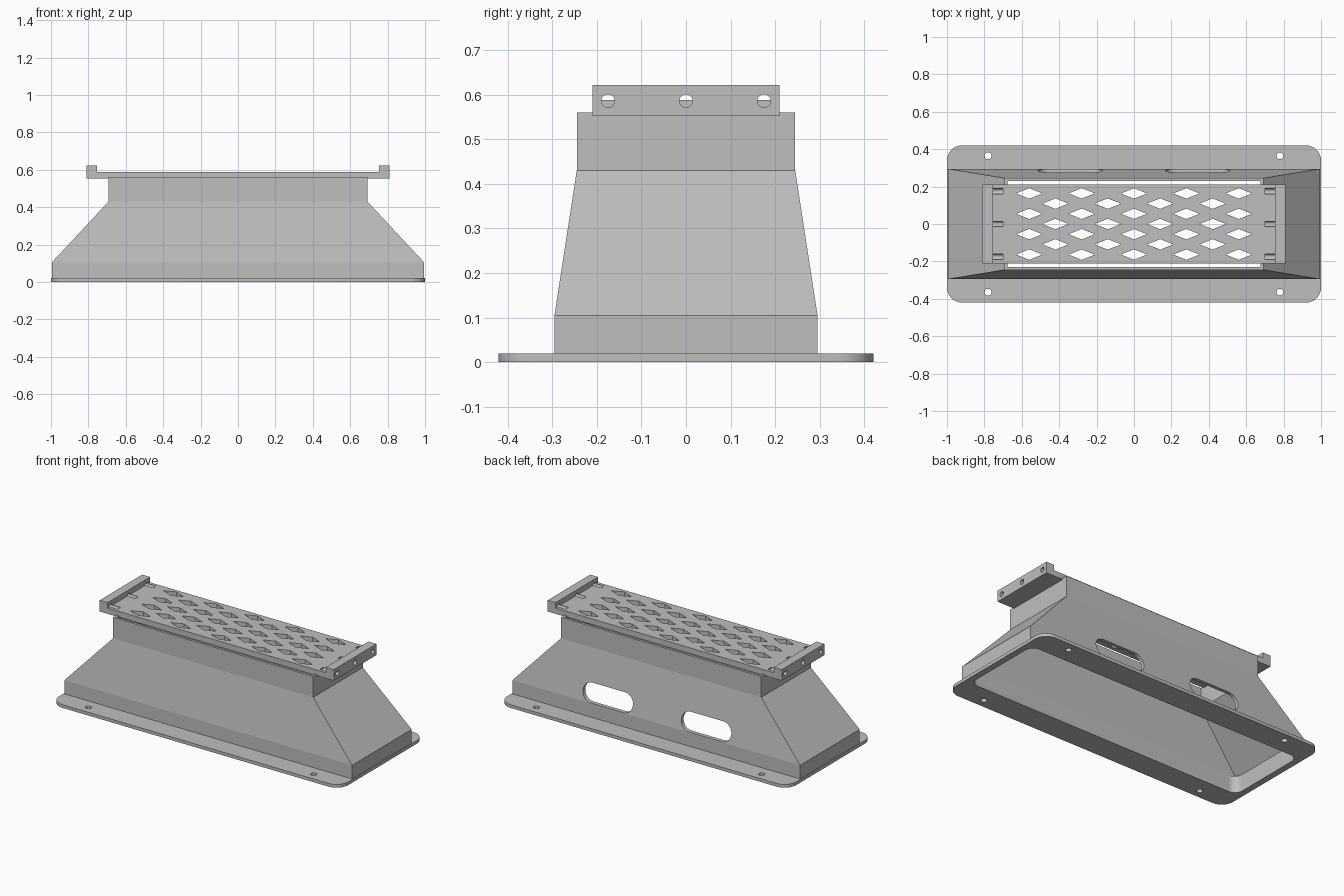
import bpy, bmesh, math
from mathutils import Vector

cube = bpy.data.objects.get("Cube")
if cube:
    bpy.data.objects.remove(cube, do_unlink=True)

grey = bpy.data.materials.new("plain_grey")
grey.use_nodes = True
grey.diffuse_color = (0.52, 0.52, 0.52, 1)
grey.node_tree.nodes["Principled BSDF"].inputs["Base Color"].default_value = grey.diffuse_color


def loft(bm, rings):
    """Closed solid through rings of equal point count."""
    loops = [[bm.verts.new(p) for p in ring] for ring in rings]
    n = len(loops[0])
    for a, b in zip(loops, loops[1:]):
        for i in range(n):
            j = (i + 1) % n
            bm.faces.new((a[i], a[j], b[j], b[i]))
    bm.faces.new(loops[0][::-1])
    bm.faces.new(loops[-1])


def rect(hx, hy, z):
    return [(-hx, -hy, z), (hx, -hy, z), (hx, hy, z), (-hx, hy, z)]


def prism(bm, outline, axis, lo, hi):
    """Extrude a 2D outline along x, y or z."""
    def place(u, v, w):
        return {"x": (w, u, v), "y": (u, w, v), "z": (u, v, w)}[axis]
    loft(bm, [[place(u, v, w) for u, v in outline] for w in (lo, hi)])


def rounded(hx, hy, r, cx=0, cy=0, steps=8):
    """Rounded rectangle; a full radius gives a slot or a circle."""
    points = []
    for q, (sx, sy) in enumerate(((1, 1), (-1, 1), (-1, -1), (1, -1))):
        for k in range(steps + 1):
            a = math.pi / 2 * (q + k / steps)
            p = (round(cx + sx * (hx - r) + r * math.cos(a), 5),
                 round(cy + sy * (hy - r) + r * math.sin(a), 5))
            if p not in points:
                points.append(p)
    return points


def make(name, build):
    bm = bmesh.new()
    build(bm)
    bmesh.ops.recalc_face_normals(bm, faces=bm.faces)
    mesh = bpy.data.meshes.new(name)
    bm.to_mesh(mesh)
    bm.free()
    mesh.materials.append(grey)
    obj = bpy.data.objects.new(name, mesh)
    bpy.context.collection.objects.link(obj)
    return obj


def activate(obj):
    bpy.ops.object.select_all(action="DESELECT")
    obj.select_set(True)
    bpy.context.view_layer.objects.active = obj


def cut(obj, build):
    cutter = make("cutter", build)
    cutter.hide_render = True
    mod = obj.modifiers.new("cut", "BOOLEAN")
    mod.operation = "DIFFERENCE"
    mod.solver = "EXACT"
    mod.object = cutter
    activate(obj)
    bpy.ops.object.modifier_apply(modifier=mod.name)
    bpy.data.objects.remove(cutter, do_unlink=True)


# Base flange with a rounded opening and four screw holes
flange = make("base_flange", lambda bm: prism(bm, rounded(1, 0.42, 0.08), "z", 0, 0.02))


def flange_holes(bm):
    prism(bm, rounded(0.96, 0.265, 0.05), "z", -0.1, 0.1)
    for x in (-0.78, 0.78):
        for y in (-0.365, 0.365):
            prism(bm, rounded(0.018, 0.018, 0.018, x, y, 5), "z", -0.1, 0.1)


cut(flange, flange_holes)

# Hollow tapered duct: low band, sloping walls, straight neck
duct = make("duct_body", lambda bm: loft(bm, [
    rect(0.995, 0.295, 0.015), rect(0.995, 0.295, 0.105),
    rect(0.692, 0.245, 0.43), rect(0.692, 0.245, 0.56)]))
cut(duct, lambda bm: loft(bm, [
    rect(0.965, 0.27, 0.105), rect(0.677, 0.23, 0.43), rect(0.677, 0.23, 0.7)]))
cut(duct, lambda bm: prism(bm, rounded(0.96, 0.265, 0.05), "z", -0.1, 0.11))


# Two long slots through the back wall
def back_slots(bm):
    for x in (-0.34, 0.34):
        prism(bm, rounded(0.173, 0.06, 0.06, x, 0.168), "y", 0.15, 0.4)


cut(duct, back_slots)

# Top plate with raised end rails, drawn as one side profile
half = [(0.81, 0.552), (0.81, 0.622), (0.755, 0.622), (0.755, 0.588)]
profile = half + [(-x, z) for x, z in reversed(half)]
plate = make("top_grille", lambda bm: prism(bm, profile, "y", -0.21, 0.21))


# Staggered diamond openings
def diamonds(bm):
    for row in range(7):
        count = 5 - row % 2
        y = (row - 3) * 0.0545
        for col in range(count):
            x = (col - (count - 1) / 2) * 0.28
            prism(bm, [(x + 0.07, y), (x, y + 0.028), (x - 0.07, y), (x, y - 0.028)], "z", 0.4, 0.8)


cut(plate, diamonds)


# Screw bores through the rails, running on as grooves in the plate
def rail_bores(bm):
    for side in (-1, 1):
        for y in (-0.175, 0, 0.175):
            prism(bm, rounded(0.015, 0.015, 0.015, y, 0.586, 5), "x", side * 0.7, side * 0.9)


cut(plate, rail_bores)

# Smooth the rounded parts, keep the folded walls flat
for obj in (flange, plate):
    activate(obj)
    bpy.ops.object.shade_smooth_by_angle(angle=math.radians(30))
